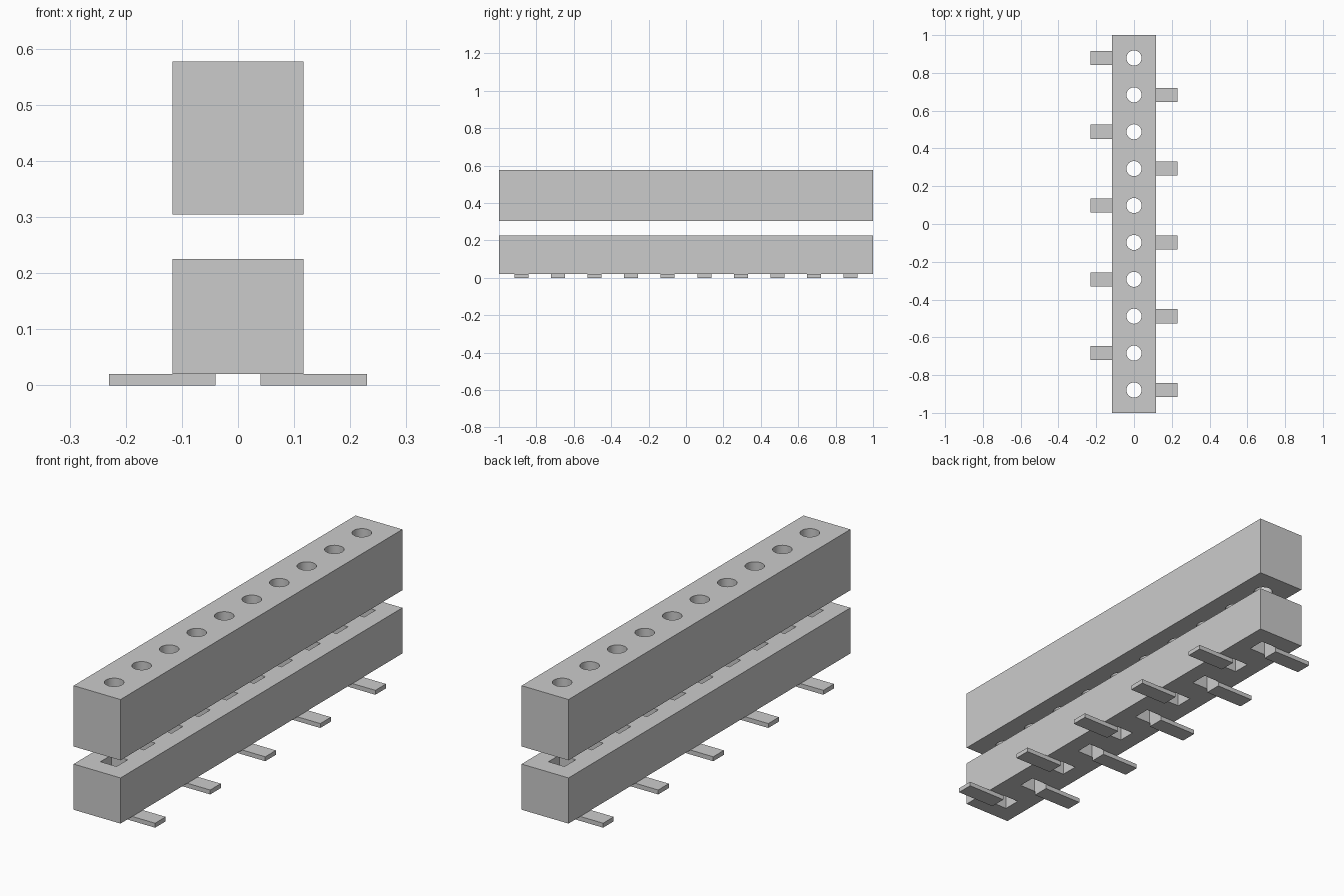
import bpy, math

cube = bpy.data.objects.get("Cube")
if cube:
    bpy.data.objects.remove(cube, do_unlink=True)

COUNT = 10
PITCH = 0.1953
HOLE = 0.04
BODY_WIDTH = 0.233

grey = bpy.data.materials.new("plain grey")
grey.use_nodes = True
grey.diffuse_color = (0.6, 0.6, 0.6, 1)
grey.node_tree.nodes["Principled BSDF"].inputs["Base Color"].default_value = (0.6, 0.6, 0.6, 1)

positions = [(i - (COUNT - 1) / 2) * PITCH for i in range(COUNT)]


def box(name, x0, x1, y0, y1, z0, z1):
    bpy.ops.mesh.primitive_cube_add(
        size=1, location=((x0 + x1) / 2, (y0 + y1) / 2, (z0 + z1) / 2))
    ob = bpy.context.object
    ob.name = name
    ob.scale = (x1 - x0, y1 - y0, z1 - z0)
    bpy.ops.object.transform_apply(location=False, rotation=False, scale=True)
    ob.data.materials.append(grey)
    return ob


def drill(body, sides, radius, turn):
    """Cut a row of straight holes right through the body."""
    for y in positions:
        bpy.ops.mesh.primitive_cylinder_add(
            vertices=sides, radius=radius, depth=2, location=(0, y, 0), rotation=(0, 0, turn))
        cutter = bpy.context.object
        cutter.name = "hole_cutter"
        cutter.hide_render = True
        cutter.data.materials.append(grey)
        cut = body.modifiers.new("hole", 'BOOLEAN')
        cut.operation = 'DIFFERENCE'
        cut.solver = 'EXACT'
        cut.object = cutter
        bpy.context.view_layer.objects.active = body
        bpy.ops.object.modifier_apply(modifier=cut.name)
        bpy.data.objects.remove(cutter, do_unlink=True)


# Upper housing with round holes
half = BODY_WIDTH / 2
upper = box("upper_housing", -half, half, -1, 1, 0.304, 0.577)
drill(upper, 32, HOLE, 0)
bpy.ops.object.select_all(action='DESELECT')
upper.select_set(True)
bpy.context.view_layer.objects.active = upper
bpy.ops.object.shade_smooth_by_angle(angle=math.radians(30))

# Lower housing with square holes
lower = box("lower_housing", -half, half, -1, 1, 0.02, 0.225)
drill(lower, 4, HOLE * math.sqrt(2), math.radians(45))

# Flat contact tabs, alternating sides
for i, y in enumerate(positions):
    side = 1 if i % 2 == 0 else -1
    x0, x1 = sorted((side * HOLE, side * 0.23))
    box("contact_tab", x0, x1, y - 0.0375, y + 0.0375, 0, 0.02)
